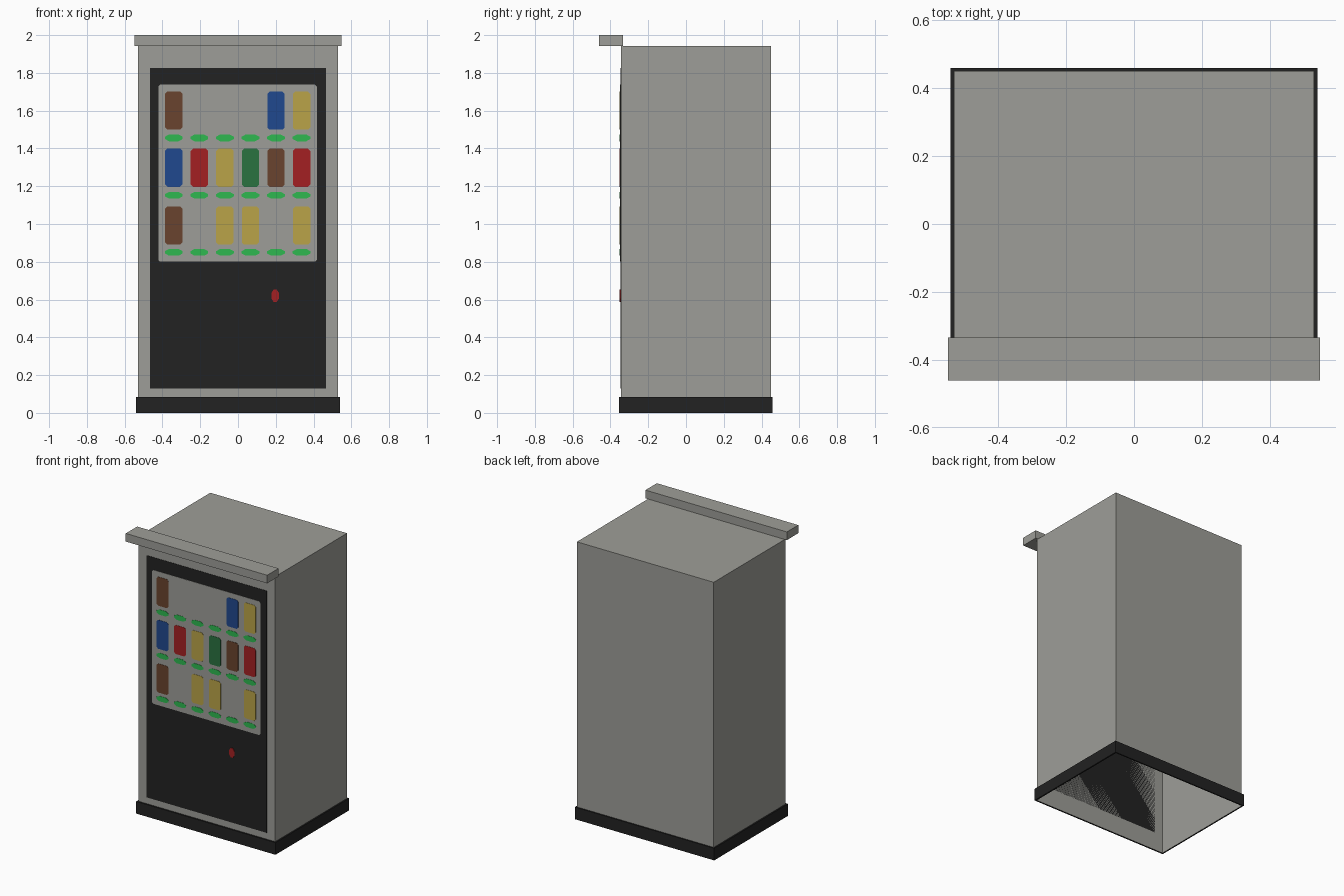
import bpy, bmesh

if "Cube" in bpy.data.objects:
    bpy.data.objects.remove(bpy.data.objects["Cube"])


def material(name, rgb):
    """Flat material from 0-255 display colour."""
    lin = [(c / 255 / 12.92) if c / 255 <= 0.04045 else ((c / 255 + 0.055) / 1.055) ** 2.4 for c in rgb]
    m = bpy.data.materials.new(name)
    m.diffuse_color = (*lin, 1)
    m.use_nodes = True
    m.node_tree.nodes["Principled BSDF"].inputs["Base Color"].default_value = m.diffuse_color
    return m


GREY = material("warm grey", (158, 158, 152))
BLACK = material("black", (34, 34, 34))
BROWN = material("brown", (106, 67, 46))
BLUE = material("blue", (32, 72, 142))
YELLOW = material("yellow", (186, 164, 72))
RED = material("red", (164, 32, 34))
GREEN = material("dark green", (42, 114, 64))
LIME = material("button green", (46, 184, 80))


def add_object(name, bm, mat):
    bmesh.ops.recalc_face_normals(bm, faces=bm.faces)
    mesh = bpy.data.meshes.new(name)
    bm.to_mesh(mesh)
    bm.free()
    mesh.materials.append(mat)
    obj = bpy.data.objects.new(name, mesh)
    bpy.context.collection.objects.link(obj)
    return obj


def box(name, lo, hi, mat, open_bottom=False):
    bm = bmesh.new()
    bmesh.ops.create_cube(bm, size=1)
    for v in bm.verts:
        v.co = [(a + b) / 2 + c * (b - a) for a, b, c in zip(lo, hi, v.co)]
    if open_bottom:
        bm.normal_update()
        bottom = [f for f in bm.faces if f.normal.z < -0.5]
        bmesh.ops.delete(bm, geom=bottom, context='FACES_ONLY')
    return add_object(name, bm, mat)


def plate(name, x, z, w, h, cut_x, cut_z, front, mat):
    """Thin upright plate with cut corners, from the cabinet front to y = front."""
    a, b = w / 2, h / 2
    outline = [(-a, -b + cut_z), (-a + cut_x, -b), (a - cut_x, -b), (a, -b + cut_z),
               (a, b - cut_z), (a - cut_x, b), (-a + cut_x, b), (-a, b - cut_z)]
    bm = bmesh.new()
    face = bm.faces.new([bm.verts.new((x + px, FRONT, z + pz)) for px, pz in outline])
    new = bmesh.ops.extrude_face_region(bm, geom=[face], use_keep_orig=True)["geom"]
    for v in new:
        if isinstance(v, bmesh.types.BMVert):
            v.co.y = front
    return add_object(name, bm, mat)


FRONT, BACK = -0.345, 0.45

# Cabinet shell, hollow and open underneath
box("cabinet", (-0.53, FRONT, 0), (0.53, BACK, 1.942), GREY, open_bottom=True)

# Header bar overhanging the front
box("header_bar", (-0.548, -0.46, 1.943), (0.548, -0.334, 2.0), GREY)

# Kick plinth: a ring hugging the cabinet foot
bm = bmesh.new()
rings = []
for x, y0, y1 in ((0.54, -0.356, 0.459), (0.53, FRONT, BACK)):
    for z in (0, 0.085):
        rings.append([bm.verts.new(p) for p in
                      ((-x, y0, z), (x, y0, z), (x, y1, z), (-x, y1, z))])
out_low, out_top, in_low, in_top = rings
for i in range(4):
    j = (i + 1) % 4
    for r, s in ((out_low, out_top), (out_top, in_top), (in_low, out_low)):
        bm.faces.new((r[i], r[j], s[j], s[i]))
add_object("plinth", bm, BLACK)

# Door panel and display window
box("door_panel", (-0.465, FRONT - 0.002, 0.13), (0.465, FRONT, 1.825), BLACK)
plate("display_window", -0.002, 1.269, 0.84, 0.937, 0.01, 0.01, FRONT - 0.004, GREY)

# Drinks and their selection buttons; None is an empty slot
rows = [
    (1.60, 1.456, (BROWN, None, None, None, BLUE, YELLOW)),
    (1.298, 1.152, (BLUE, RED, YELLOW, GREEN, BROWN, RED)),
    (0.992, 0.85, (BROWN, None, YELLOW, YELLOW, None, YELLOW)),
]
for r, (can_z, button_z, colours) in enumerate(rows, 1):
    for c, colour in enumerate(colours):
        x = -0.34 + c * 0.1353
        if colour:
            plate(f"drink_{r}_{c + 1}", x, can_z, 0.092, 0.202, 0.012, 0.012, FRONT - 0.006, colour)
        plate(f"button_{r}_{c + 1}", x, button_z, 0.094, 0.036, 0.022, 0.012, FRONT - 0.006, LIME)

# Coin return button
plate("coin_button", 0.197, 0.62, 0.04, 0.066, 0.012, 0.018, FRONT - 0.006, RED)
